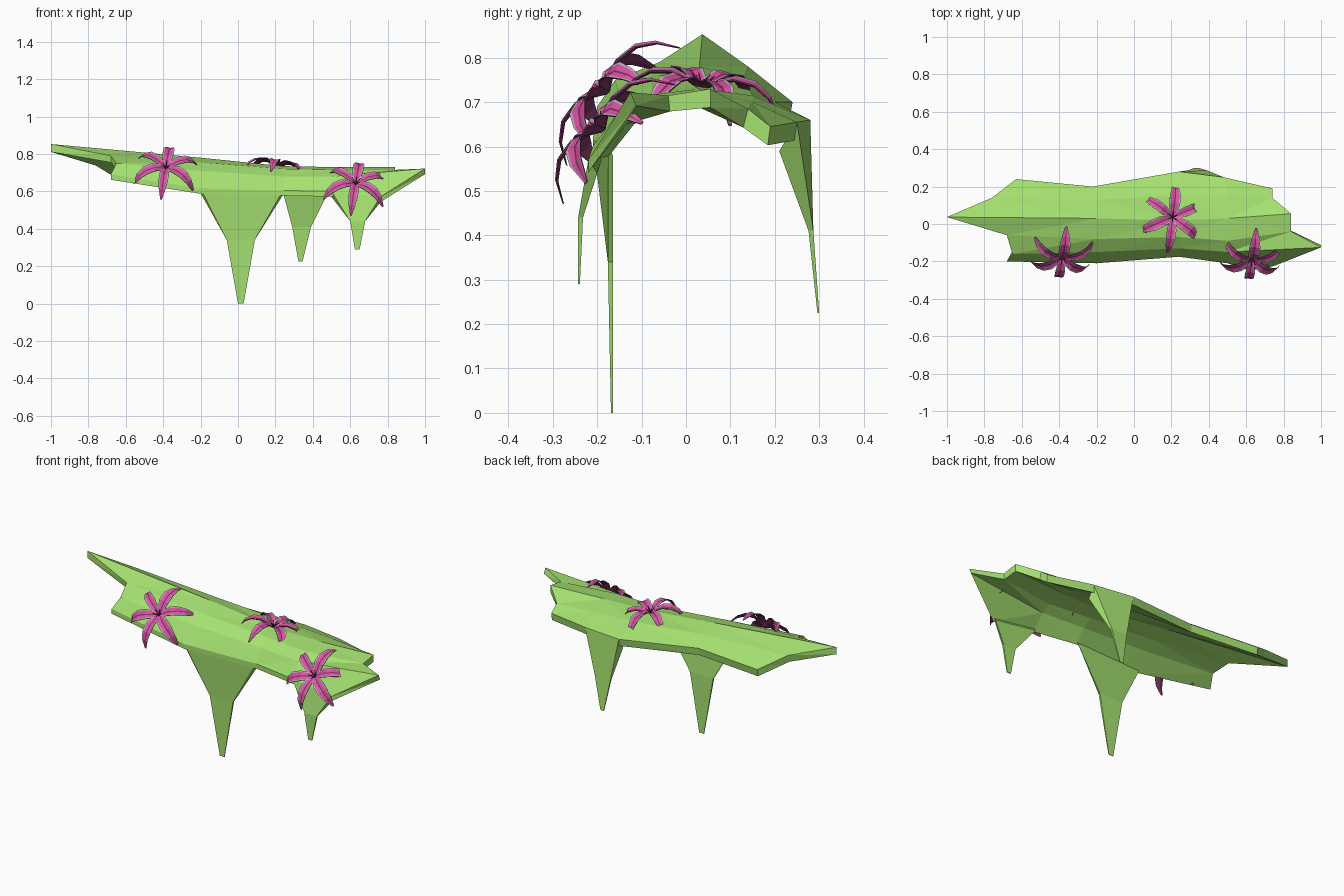
import bpy, bmesh, math
from mathutils import Vector, Matrix

if "Cube" in bpy.data.objects:
    bpy.data.objects.remove(bpy.data.objects["Cube"])


def material(name, col):
    m = bpy.data.materials.new(name)
    m.diffuse_color = (*col, 1)
    m.use_nodes = True
    m.node_tree.nodes["Principled BSDF"].inputs["Base Color"].default_value = m.diffuse_color
    return m


MOSS = material("moss_green", (0.38, 0.76, 0.165))
PINK = material("petal_pink", (0.72, 0.085, 0.38))
WINE = material("petal_wine", (0.19, 0.035, 0.115))
PALE = material("petal_edge", (0.5, 0.42, 0.5))


def finish(bm, name, mats):
    bmesh.ops.recalc_face_normals(bm, faces=bm.faces)
    me = bpy.data.meshes.new(name)
    bm.to_mesh(me)
    bm.free()
    for m in mats:
        me.materials.append(m)
    ob = bpy.data.objects.new(name, me)
    bpy.context.collection.objects.link(ob)
    return ob


def slab(bm, top, bottom, mats=None, under=0):
    """Closed sheet between two matching grids of points."""
    T = [[bm.verts.new(p) for p in r] for r in top]
    B = [[bm.verts.new(p) for p in r] for r in bottom]
    n, k = len(T), len(T[0])
    for i in range(n - 1):
        for j in range(k - 1):
            f = bm.faces.new((T[i][j], T[i][j+1], T[i+1][j+1], T[i+1][j]))
            f.material_index = mats[j] if mats else 0
            f = bm.faces.new((B[i][j], B[i+1][j], B[i+1][j+1], B[i][j+1]))
            f.material_index = under
    rim = ([(0, j) for j in range(k)] + [(i, k-1) for i in range(1, n)]
           + [(n-1, j) for j in range(k-2, -1, -1)] + [(i, 0) for i in range(n-2, 0, -1)])
    for (a, b), (c, d) in zip(rim, rim[1:] + rim[:1]):
        f = bm.faces.new((T[a][b], B[a][b], B[c][d], T[c][d]))
        f.material_index = under


# Arched canopy: rows from front edge over the ridge to the back edge
ROWS = [
    [(-.68, -.20, .69), (-.2, -.21, .615), (.24, -.175, .605), (.5, -.21, .60), (.76, -.22, .57)],
    [(-.65, -.16, .75), (-.2, -.15, .71), (.24, -.13, .68), (.5, -.15, .68), (1, -.125, .722)],
    [(-.68, -.06, .79), (-.2, -.08, .755), (.24, -.07, .72), (.5, -.09, .715), (.84, -.04, .715)],
    [(-1, .037, .853), (-.2, .03, .78), (.24, .02, .735), (.5, .03, .73), (.84, .055, .73)],
    [(-.76, .14, .78), (-.2, .13, .75), (.24, .15, .715), (.5, .15, .70), (.74, .14, .685)],
    [(-.63, .24, .70), (-.22, .20, .70), (.24, .28, .66), (.48, .25, .655), (.74, .19, .645)],
]
DROP = [.028, .03, .036, .042, .042, .042]
INSET = [1, .9, .9, 1, .92, .97]
bm = bmesh.new()
slab(bm, ROWS, [[(x, y * s, z - d) for x, y, z in r] for r, d, s in zip(ROWS, DROP, INSET)])
bmesh.ops.triangulate(bm, faces=bm.faces)
finish(bm, "moss_canopy", [MOSS])


# Hanging moss points: base edge from the canopy, then a waist and a tip
def drip(name, left, right, waist, tip, depth, sink):
    outer = [[left, right]] + [[(x0, y, z), (x1, y, z)] for x0, x1, y, z in (waist, tip)]
    s = -1 if left[1] > 0 else 1
    inner = [[(x, y + s * t, z - d) for x, y, z in r]
             for r, t, d in zip(outer, (depth, .011, .004), (sink, 0, 0))]
    bm = bmesh.new()
    slab(bm, outer, inner)
    finish(bm, name, [MOSS])


drip("front_drip_long", ROWS[0][1], ROWS[0][2],
     (-.06, .09, -.176, .34), (0, .03, -.169, 0), .01, .025)
drip("front_drip_short", ROWS[0][3], ROWS[0][4],
     (.6, .68, -.243, .44), (.625, .65, -.243, .29), .02, .03)
drip("back_drip", ROWS[5][2], ROWS[5][3],
     (.29, .39, .287, .41), (.323, .345, .30, .225), .04, .065)

# Petal profile: distance out, height, half width
PETAL = [(.004, 0, .007), (.032, .02, .021), (.072, .034, .028),
         (.118, .028, .028), (.156, .0, .02), (.185, -.048, .005)]
ACROSS = [-1, -.74, -.12, .12, .74, 1]


def flower(name, centre, normal, phase=23):
    bm = bmesh.new()
    for i in range(6):
        rot = Matrix.Rotation(math.radians(phase + 60 * i), 4, 'Z')
        w = 1.05 if i % 2 else .9
        top = [[rot @ Vector((r, c * hw * w, h + .25 * hw * (abs(c) - 1))) for c in ACROSS]
               for r, h, hw in PETAL]
        low = [[p - Vector((0, 0, .004)) for p in row] for row in top]
        slab(bm, top, low, mats=[2, 0, 1, 0, 2], under=1)
        # Stamen
        tilt = rot @ Matrix.Rotation(math.radians(40), 4, 'Y') @ Matrix.Translation((0, 0, .02))
        g = bmesh.ops.create_cone(bm, segments=4, radius1=.004, radius2=.001,
                                  depth=.04, cap_ends=True, matrix=tilt)
        for f in {f for v in g['verts'] for f in v.link_faces}:
            f.material_index = 1
    ob = finish(bm, name, [PINK, WINE, PALE])
    q = Vector((0, 0, 1)).rotation_difference(Vector(normal).normalized())
    ob.matrix_world = Matrix.Translation(centre) @ q.to_matrix().to_4x4()


flower("flower_left", (-.385, -.178, .725), (.03, -.72, .69))
flower("flower_middle", (.205, .035, .732), (.15, .12, 1))
flower("flower_right", (.63, -.188, .64), (.03, -.73, .68))
